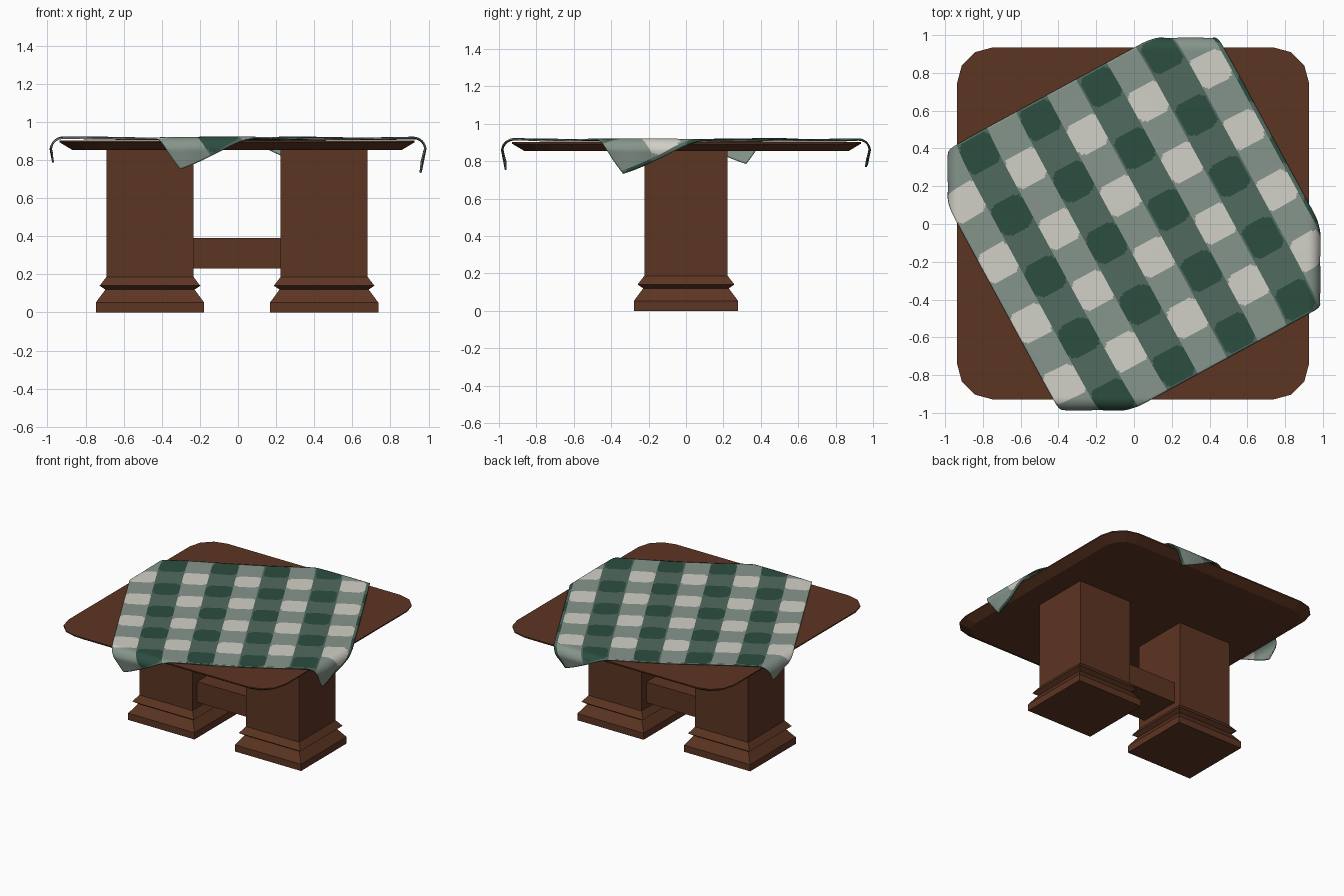
import bpy, bmesh, math
from mathutils import Vector

if "Cube" in bpy.data.objects:
    bpy.data.objects.remove(bpy.data.objects["Cube"])


def material(name, rgb):
    m = bpy.data.materials.new(name)
    m.diffuse_color = (*rgb, 1)
    m.use_nodes = True
    m.node_tree.nodes["Principled BSDF"].inputs["Base Color"].default_value = m.diffuse_color
    return m


wood = material("brown wood", (0.108, 0.035, 0.016))
cloth_colours = [
    material("cloth white", (0.64, 0.63, 0.57)),
    material("cloth pale green", (0.235, 0.30, 0.26)),
    material("cloth mid green", (0.082, 0.145, 0.115)),
    material("cloth dark green", (0.025, 0.075, 0.05)),
]


def add_object(name, bm, mats):
    me = bpy.data.meshes.new(name)
    bmesh.ops.recalc_face_normals(bm, faces=bm.faces)
    bm.to_mesh(me)
    bm.free()
    ob = bpy.data.objects.new(name, me)
    bpy.context.collection.objects.link(ob)
    for m in mats:
        me.materials.append(m)
    return ob


def ring(hx, hy, z, r=0.0, steps=0):
    """Rectangle outline, corners rounded by r in the given steps."""
    pts = []
    for q, (sx, sy) in enumerate([(1, 1), (-1, 1), (-1, -1), (1, -1)]):
        for i in range(steps + 1):
            a = math.pi / 2 * (q + (i / steps if steps else 0))
            pts.append(Vector((sx * (hx - r) + r * math.cos(a),
                               sy * (hy - r) + r * math.sin(a), z)))
    return pts


def loft(name, rings, offset):
    """Closed solid through a stack of matching outlines."""
    bm = bmesh.new()
    rows = [[bm.verts.new(p + Vector(offset)) for p in rg] for rg in rings]
    n = len(rows[0])
    for a, b in zip(rows, rows[1:]):
        for i in range(n):
            bm.faces.new((a[i], a[(i + 1) % n], b[(i + 1) % n], b[i]))
    bm.faces.new(rows[0][::-1])
    bm.faces.new(rows[-1])
    return add_object(name, bm, [wood])


CX = -0.005

# Table top: rounded corners, underside bevelled inward
loft("table_top", [ring(0.865, 0.865, 0.853, 0.15, 3),
                   ring(0.932, 0.932, 0.893, 0.19, 3),
                   ring(0.932, 0.932, 0.902, 0.19, 3)], (CX, 0.003, 0))

# Two pedestals with moulded feet
foot = [(0.284, 0), (0.284, 0.052), (0.234, 0.12), (0.264, 0.14),
        (0.228, 0.187), (0.228, 0.855)]
for side, name in ((-1, "left_pedestal"), (1, "right_pedestal")):
    loft(name, [ring(h, h - 0.005, z) for h, z in foot], (CX + side * 0.457, 0, 0))

# Stretcher between the pedestals
loft("stretcher", [ring(0.235, 0.165, 0.23), ring(0.235, 0.165, 0.39)], (CX, 0, 0))

# Tablecloth: turned square, its four corners bent over the table edges
ANGLE = math.radians(28.5)
EDGE, BEND, N = 0.92, 0.06, 160
U0, U1, V0, V1 = -0.82, 0.865, -0.86, 0.82


def over_edge(t):
    """Position along one axis and drop after bending over the edge."""
    d = abs(t) - EDGE
    if d <= 0:
        return t, 0.0
    a = min(d / BEND, math.pi / 2)
    hang = max(0.0, d - BEND * math.pi / 2)
    out = EDGE + BEND * math.sin(a) - 0.26 * hang
    return math.copysign(out, t), BEND * (1 - math.cos(a)) + 0.97 * hang


def drape(u, v):
    a = (2 * u - U0 - U1) / (U1 - U0)
    b = (2 * v - V0 - V1) / (V1 - V0)
    u -= 0.02 * a * b ** 8
    v -= 0.02 * b * a ** 8
    x = u * math.cos(ANGLE) - v * math.sin(ANGLE)
    y = u * math.sin(ANGLE) + v * math.cos(ANGLE)
    px, dx = over_edge(x)
    py, dy = over_edge(y)
    # soft folds in the hanging corners and low waves on top
    px += math.copysign(0.07 * dx * math.sin(16 * y), x)
    py += math.copysign(0.07 * dy * math.sin(16 * x), y)
    wave = 0.005 * (1 + math.sin(5 * u + 1) * math.cos(4 * v)) * (0.5 + 0.5 * max(abs(a), abs(b)))
    return px, py, 0.909 + wave - dx - dy


PERIOD = 0.37


def check_colour(u, v):
    """Gingham: green stripes both ways, check corners rounded."""
    du = abs((u - 0.01) / PERIOD - round((u - 0.01) / PERIOD)) * PERIOD
    dv = abs((v + 0.02) / PERIOD - round((v + 0.02) / PERIOD)) * PERIOD
    column, row = du > 0.09, dv < 0.095
    ou = PERIOD / 2 - du if column else du
    ov = dv if row else PERIOD / 2 - dv
    r, h = 0.05, 0.093
    corner = math.hypot(max(0, ou - h + r), max(0, ov - h + r)) > r
    if column:
        return 3 if row and not corner else 2
    return 0 if not row and not corner else 1


bm = bmesh.new()
us = [U0 + (U1 - U0) * i / N for i in range(N + 1)]
vs = [V0 + (V1 - V0) * j / N for j in range(N + 1)]
grid = [[bm.verts.new(drape(u, v)) for v in vs] for u in us]
for i in range(N):
    for j in range(N):
        f = bm.faces.new((grid[i][j], grid[i + 1][j], grid[i + 1][j + 1], grid[i][j + 1]))
        f.smooth = True
        f.material_index = check_colour((us[i] + us[i + 1]) / 2, (vs[j] + vs[j + 1]) / 2)
cloth = add_object("tablecloth", bm, cloth_colours)
solid = cloth.modifiers.new("thickness", 'SOLIDIFY')
solid.thickness = 0.009
solid.offset = 0
